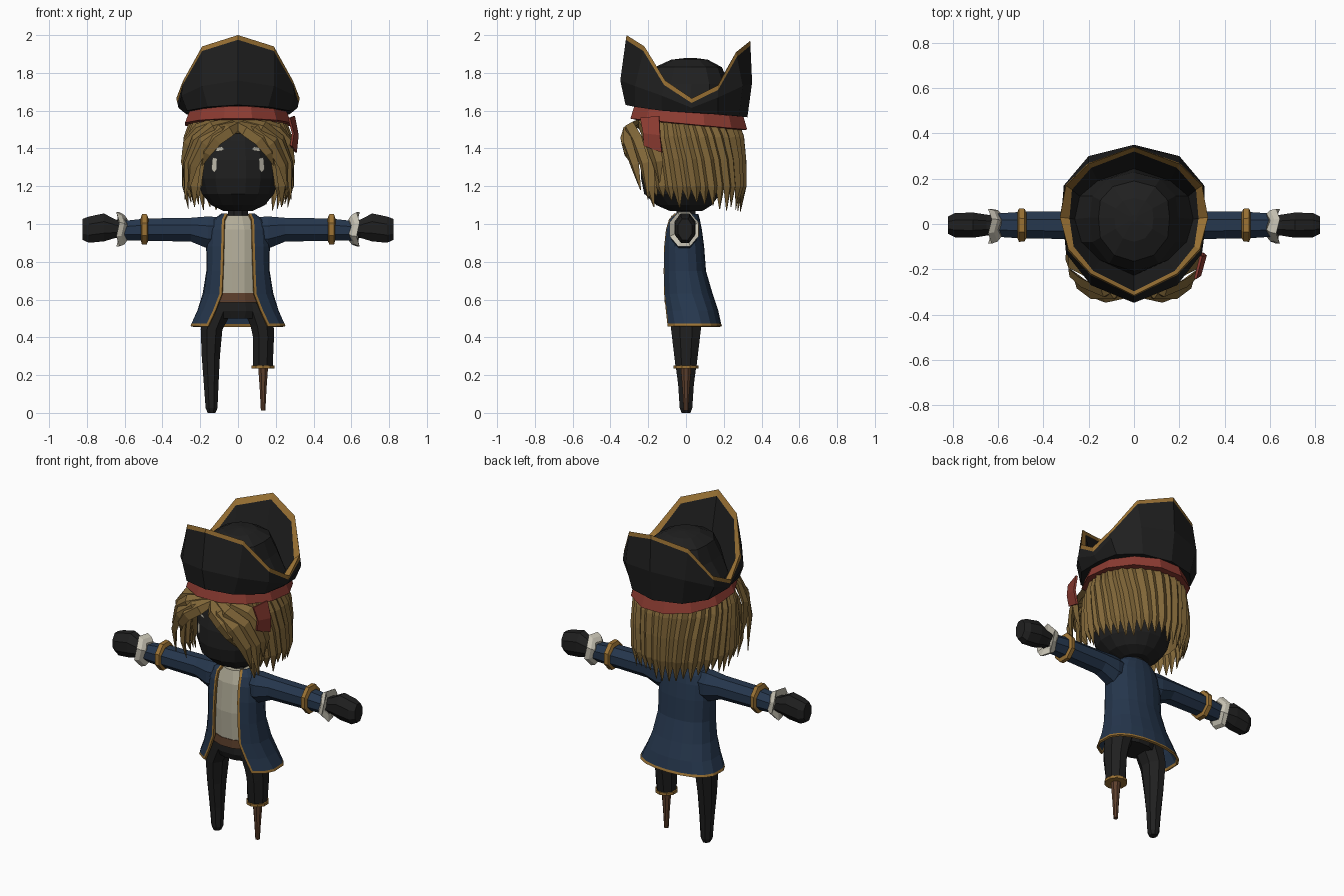
import bpy, math, random
from mathutils import Vector

random.seed(4)


def mat(name, r, g, b):
    m = bpy.data.materials.new(name)
    m.diffuse_color = (r, g, b, 1)
    return m


BLACK = mat("black", 0.014, 0.014, 0.014)
NAVY = mat("navy", 0.019, 0.038, 0.075)
GOLD = mat("gold", 0.33, 0.17, 0.035)
HAIR = mat("hair_brown", 0.22, 0.135, 0.04)
RED = mat("red", 0.27, 0.045, 0.032)
CREAM = mat("cream", 0.45, 0.42, 0.32)
WHITE = mat("off_white", 0.58, 0.55, 0.46)
WOOD = mat("wood_brown", 0.11, 0.05, 0.025)


def make(name, verts, faces, mats, idx=None):
    me = bpy.data.meshes.new(name)
    me.from_pydata([tuple(v) for v in verts], [], faces)
    for m in mats:
        me.materials.append(m)
    if idx:
        me.polygons.foreach_set("material_index", idx)
    ob = bpy.data.objects.new(name, me)
    bpy.context.collection.objects.link(ob)
    return ob


def skin(name, rows, mats, closed=True, caps=True, rule=None):
    """Join rows of points with quads; rule(row, column) picks the material."""
    n = len(rows[0])
    verts = [p for r in rows for p in r]
    faces, idx = [], []
    for i in range(len(rows) - 1):
        for j in range(n if closed else n - 1):
            k = (j + 1) % n
            faces.append((i * n + j, i * n + k, (i + 1) * n + k, (i + 1) * n + j))
            idx.append(rule(i, j) if rule else 0)
    if closed and caps:
        faces += [tuple(reversed(range(n))), tuple(range(len(verts) - n, len(verts)))]
        idx += [idx[0], idx[-1]]
    return make(name, verts, faces, mats, idx)


def zring(cx, cy, z, rx, ry, n=12):
    a = [2 * math.pi * (j + 0.5) / n for j in range(n)]
    return [(cx + rx * math.cos(t), cy + ry * math.sin(t), z) for t in a]


def xring(side, x, cy, cz, ry, rz, n=8, zig=0.0):
    a = [2 * math.pi * (j + 0.5) / n * side for j in range(n)]
    return [(side * (x + (zig if j % 2 else 0)), cy + ry * math.cos(t), cz + rz * math.sin(t))
            for j, t in enumerate(a)]


def zloft(name, rings, m, n=12):
    return skin(name, [zring(*r, n=n) for r in rings], [m])


# Head and neck
zloft("head", [(0, 0, 1.07, .08, .09), (0, -.01, 1.1, .145, .15), (0, -.02, 1.16, .195, .205),
               (0, -.02, 1.24, .216, .222), (0, -.02, 1.34, .215, .22), (0, -.02, 1.44, .19, .195),
               (0, 0, 1.56, .17, .18)], BLACK, 16)
zloft("neck", [(0, 0, 1.0, .06, .055), (0, 0, 1.1, .055, .055)], BLACK, 8)


# Eyes and brows as thin plates following the face
def plate(name, outline, r):
    for s in (1, -1):
        pts = [(s * x, -.026 - r * math.sqrt(1 - (x / r) ** 2), z) for x, z in outline]
        make(name, pts, [tuple(range(len(pts)))], [WHITE])


plate("eye_plate", [(.112, 1.345), (.135, 1.355), (.141, 1.29), (.125, 1.275), (.115, 1.29)], .217)
plate("brow_plate", [(.07, 1.392), (.12, 1.385), (.11, 1.405), (.085, 1.41)], .207)


# Hair: undercap, crown and tapered locks
def hair_pt(deg, z, r):
    t = math.radians(deg)
    return Vector((.27 * r * math.sin(t), .01 + .285 * r * math.cos(t), z))


skin("hair_undercap", [[hair_pt(a, z, r) for a in range(-130, 131, 20)]
                       for z, r in ((1.2, .9), (1.3, .95), (1.45, .93), (1.56, .86))],
     [HAIR], closed=False)
zloft("hair_crown", [(0, -.01, 1.48, .2, .22), (0, -.01, 1.52, .235, .255), (0, 0, 1.58, .235, .25)], HAIR, 14)


def lock(name, path, width, thick, taper=(.6, 1, 1, .8, .08)):
    path = [Vector(p) for p in path]
    rows = []
    for i, p in enumerate(path):
        d = (path[min(i + 1, len(path) - 1)] - path[max(i - 1, 0)]).normalized()
        out = Vector((p.x, p.y, (p.z - 1.35) * .6))
        out = (out - d * out.dot(d)).normalized()
        side = d.cross(out)
        w, t = width * taper[i], thick * taper[i]
        rows.append([p + side * w, p + out * t, p - side * w, p - out * t * .6])
    skin(name, rows, [HAIR])


N = 29
for i in range(N):
    a = -130 + 260 * i / (N - 1)
    f = abs(a) / 130
    lift = .015 * (i % 2)
    end = 1.075 + .06 * f ** 4 + random.uniform(-.015, .04)
    lead = 8 * (1 if a > 0 else -1) * min(1, f * 3)
    path = [hair_pt(a + lead * k, z, r + lift) for k, z, r in
            ((1.6, 1.55, .88), (1, 1.46, .96), (.3, 1.34, 1.0), (-.2, 1.2, 1.02), (-.4, end, .97))]
    lock("hair_lock", path, .038, .024)

for s in (1, -1):
    fringe = [
        [(.01, -.24, 1.53), (.09, -.31, 1.50), (.18, -.31, 1.43), (.24, -.27, 1.31), (.26, -.24, 1.18)],
        [(.03, -.25, 1.54), (.13, -.30, 1.51), (.22, -.26, 1.44), (.27, -.22, 1.32), (.28, -.20, 1.13)],
        [(.00, -.25, 1.53), (.05, -.31, 1.50), (.12, -.325, 1.45), (.17, -.31, 1.38), (.19, -.28, 1.31)],
        [(.12, -.24, 1.54), (.21, -.21, 1.50), (.27, -.18, 1.43), (.285, -.15, 1.33), (.27, -.14, 1.22)],
        [(.12, -.22, 1.5), (.19, -.21, 1.42), (.225, -.2, 1.32), (.235, -.19, 1.2), (.23, -.17, 1.09)],
    ]
    for p in fringe:
        lock("hair_fringe", [(s * x, y, z) for x, y, z in p], .042, .024)


# Red headband with a hanging tail
def band_row(dz, rx, ry):
    return [(x, y, 1.565 + dz - .095 * y) for x, y, z in zring(0, .015, 0, rx, ry, 12)]


skin("headband", [band_row(-.04, .25, .28), band_row(-.035, .29, .32), band_row(.03, .265, .3),
                  band_row(.045, .24, .28)], [RED], caps=False)
tail = [[(.265, -.24, 1.56), (.29, -.14, 1.57)], [(.285, -.225, 1.48), (.31, -.135, 1.47)],
        [(.275, -.22, 1.415), (.3, -.125, 1.38)]]
skin("headband_tail", tail, [RED], closed=False).modifiers.new("thick", "SOLIDIFY").thickness = .012


# Hat: upturned brim with trim, then crown dome
def around(half):
    return [Vector(p) for p in half] + [Vector((-x, y, z)) for x, y, z in half[-2:0:-1]]


rim = around([(0, -.315, 2.0), (.19, -.22, 1.94), (.29, -.11, 1.76), (.327, .03, 1.665),
              (.30, .17, 1.735), (.2, .265, 1.91), (0, .34, 1.97)])
mid = around([(0, -.348, 1.76), (.19, -.27, 1.73), (.30, -.13, 1.68), (.315, .03, 1.615),
              (.31, .17, 1.67), (.2, .3, 1.73), (0, .35, 1.75)])
low = around([(0, -.32, 1.63), (.16, -.27, 1.62), (.27, -.13, 1.6), (.285, .03, 1.59),
              (.27, .17, 1.58), (.17, .28, 1.57), (0, .325, 1.565)])
trim = [a.lerp(b, min(.95, .025 / (a - b).length)) for a, b in zip(rim, mid)]
base = [Vector((p.x * .8, p.y * .72, 1.64)) for p in rim]
trim_in = [a.lerp(b, min(.6, .035 / (a - b).length)) + Vector((-a.x, -a.y, 0)) * .03
           for a, b in zip(rim, base)]


def dome(s, z):
    return [Vector((p.x * s, .025 + (p.y - .025) * s, z)) for p in low]


skin("hat", [low, mid, trim, rim, trim_in, base, dome(.68, 1.74), dome(.55, 1.83), dome(.3, 1.87),
             dome(.05, 1.88)], [BLACK, GOLD], rule=lambda i, j: 1 if i in (2, 3) else 0)

# Shirt, belt and hips
zloft("shirt", [(0, -.015, .62, .135, .095), (0, -.02, .8, .135, .098), (0, -.015, .97, .13, .088),
                (0, -.01, 1.045, .08, .07)], CREAM)
zloft("belt", [(0, -.012, .585, .15, .105), (0, -.012, .635, .142, .102)], WOOD)
zloft("hips", [(0, 0, .5, .13, .085), (0, 0, .54, .165, .1), (0, 0, .6, .148, .1)], BLACK)

# Open coat: z, half width, front y, back y, half gap
coat_rows = [(.458, .248, -.115, .185, .155), (.472, .243, -.116, .18, .15), (.54, .212, -.118, .165, .118),
             (.63, .182, -.12, .135, .083), (.75, .163, -.122, .1, .078), (.88, .163, -.118, .09, .074),
             (.97, .155, -.108, .078, .072), (1.02, .13, -.095, .068, .07), (1.05, .085, -.07, .06, .055)]


def coat_row(z, w, yf, yb, g):
    cy, d = (yf + yb) / 2, (yb - yf) / 2
    t0 = math.asin(g / w)
    t1 = math.asin(min(.99, (g + .013) / w))
    ang = [t0, t1] + [t1 + (math.pi - t1) * k / 7 for k in range(1, 8)]
    half = []
    for t in ang:
        c = math.cos(t)
        half.append((w * math.sin(t), cy - d * math.copysign(abs(c) ** .7, c), z))
    return [(-x, y, zz) for x, y, zz in half] + half[-2::-1]


rows = [coat_row(*r) for r in coat_rows]
last = len(rows[0]) - 2
coat = skin("coat", rows, [NAVY, GOLD], closed=False,
            rule=lambda i, j: 1 if i == 0 or j in (0, last) else 0)
sol = coat.modifiers.new("thick", "SOLIDIFY")
sol.thickness, sol.offset = .012, 0

# Arms, cuffs and hands
for s in (1, -1):
    def arm(name, rings, m, zig=0.0):
        skin(name, [xring(s, *r, zig=zig) for r in rings], [m])
    arm("sleeve", [(.06, -.01, .955, .06, .085), (.16, -.01, .955, .075, .092), (.25, -.005, .97, .066, .068),
                   (.49, -.005, .97, .064, .064), (.6, -.005, .965, .056, .056)], NAVY)
    arm("gold_cuff", [(.475, -.005, .972, .06, .065), (.483, -.005, .972, .078, .086),
                      (.508, -.005, .972, .08, .088), (.515, -.005, .972, .06, .065)], GOLD)
    arm("lace_cuff", [(.585, -.005, .97, .055, .06), (.602, -.008, .97, .075, .085),
                      (.628, -.01, .972, .083, .098), (.618, -.008, .97, .05, .055)], WHITE, .016)
    arm("hand", [(.6, -.005, .97, .045, .045), (.65, -.005, .975, .05, .053), (.71, -.005, .982, .06, .08),
                 (.79, -.005, .97, .058, .075), (.822, -.005, .972, .04, .06)], BLACK)

# Full leg, short leg and wooden peg
zloft("leg", [(-.14, 0, 0, .022, .025), (-.14, 0, .025, .034, .036), (-.142, 0, .15, .042, .045),
              (-.144, 0, .3, .052, .066), (-.14, 0, .44, .062, .085), (-.11, 0, .53, .08, .09),
              (-.085, 0, .58, .07, .09)], BLACK, 8)
zloft("short_leg", [(.132, 0, .245, .056, .06), (.135, 0, .4, .06, .08), (.128, 0, .46, .066, .087),
                    (.11, 0, .53, .08, .09), (.085, 0, .58, .07, .09)], BLACK, 8)
zloft("peg_ring", [(.132, 0, .236, .064, .066), (.132, 0, .252, .064, .066)], GOLD, 10)
zloft("peg", [(.133, 0, .012, .013, .013), (.133, 0, .12, .019, .02), (.133, 0, .24, .028, .03)], WOOD, 8)
